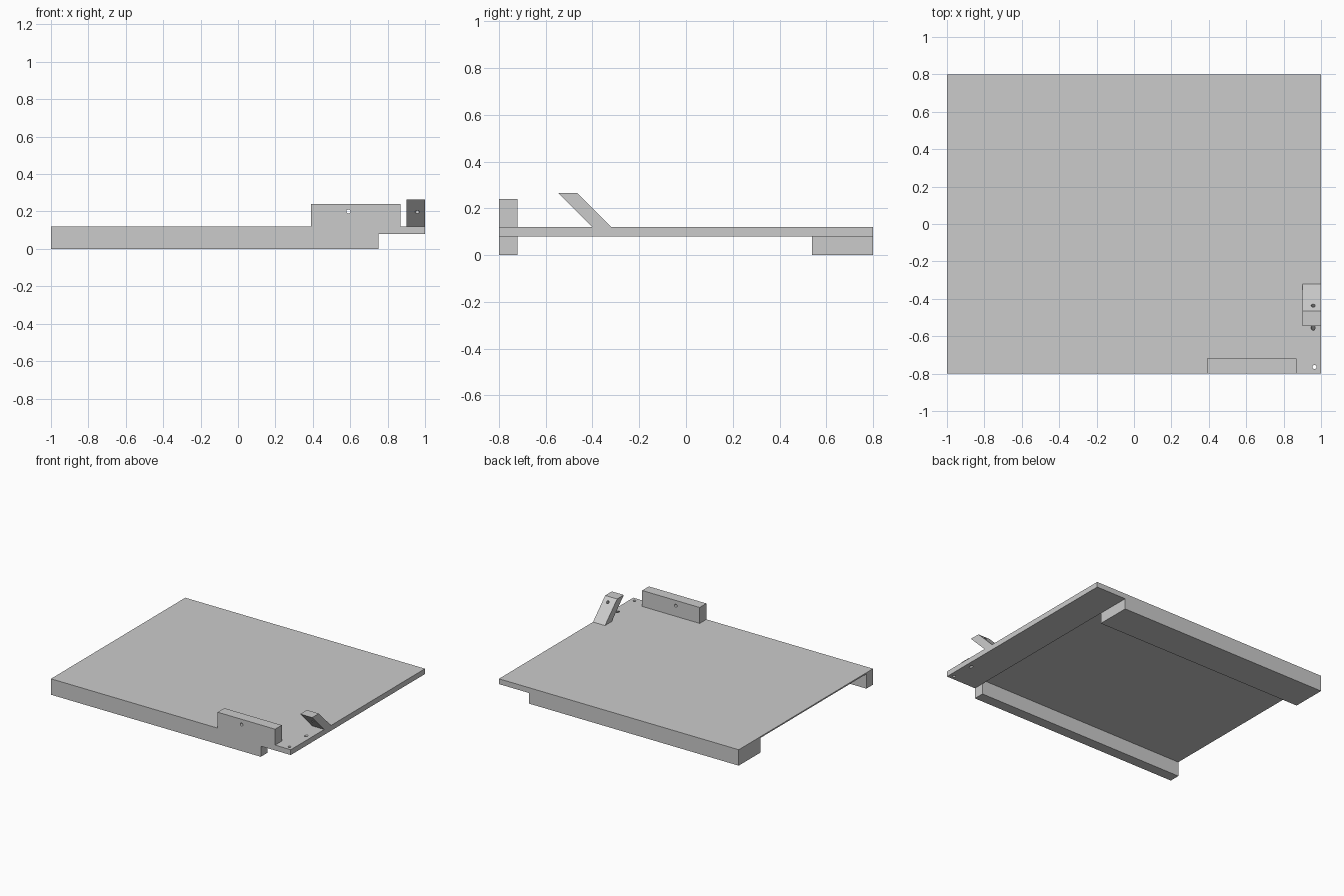
import bpy, bmesh, math
from mathutils import Vector

if "Cube" in bpy.data.objects:
    bpy.data.objects.remove(bpy.data.objects["Cube"])


def prism(name, profile, axis, lo, hi):
    """Extrude a 2D profile along x (profile is y,z) or y (profile is x,z)."""
    bm = bmesh.new()
    place = (lambda a, b: (lo, a, b)) if axis == 'x' else (lambda a, b: (a, lo, b))
    face = bm.faces.new([bm.verts.new(place(a, b)) for a, b in profile])
    ext = bmesh.ops.extrude_face_region(bm, geom=[face])
    step = Vector((hi - lo, 0, 0)) if axis == 'x' else Vector((0, hi - lo, 0))
    verts = [g for g in ext['geom'] if isinstance(g, bmesh.types.BMVert)]
    bmesh.ops.translate(bm, verts=verts, vec=step)
    bmesh.ops.recalc_face_normals(bm, faces=bm.faces)
    me = bpy.data.meshes.new(name)
    bm.to_mesh(me)
    bm.free()
    ob = bpy.data.objects.new(name, me)
    bpy.context.collection.objects.link(ob)
    return ob


def box(name, x0, x1, y0, y1, z0, z1):
    return prism(name, [(x0, z0), (x1, z0), (x1, z1), (x0, z1)], 'y', y0, y1)


def drill(name, centre, tilt, length, *parts):
    """Cut a small round hole; tilt is the turn of the drill about x."""
    bpy.ops.mesh.primitive_cylinder_add(vertices=16, radius=0.011, depth=length,
                                        location=centre, rotation=(tilt, 0, 0))
    cutter = bpy.context.object
    cutter.name = name
    cutter.hide_render = True
    cutter.display_type = 'WIRE'
    for part in parts:
        mod = part.modifiers.new(name, 'BOOLEAN')
        mod.operation = 'DIFFERENCE'
        mod.solver = 'EXACT'
        mod.object = cutter
        bpy.context.view_layer.objects.active = part
        bpy.ops.object.modifier_apply(modifier=name)
    bpy.data.objects.remove(cutter, do_unlink=True)


# Front rail with raised block and thin right tab, in one profile
front_rail = prism("front_rail", [
    (-1, 0), (0.75, 0), (0.75, 0.08), (1, 0.08), (1, 0.12), (0.87, 0.12),
    (0.87, 0.24), (0.39, 0.24), (0.39, 0.12), (-1, 0.12)], 'y', -0.8, -0.72)

# Back rail, thin deck panel and thicker strip on the right
box("back_rail", -1, 0.75, 0.54, 0.8, 0, 0.12)
box("deck_panel", -1, 0.75, -0.72, 0.54, 0.11, 0.12)
right_strip = box("right_strip", 0.75, 1, -0.72, 0.8, 0.08, 0.12)

# Leaning bracket
bracket = prism("leaning_bracket", [
    (-0.40, 0.12), (-0.32, 0.12), (-0.465, 0.265), (-0.545, 0.265)], 'x', 0.9, 1)

# Small holes: block, corner, and one slanted through bracket and strip
drill("block_hole", (0.59, -0.76, 0.2), math.pi / 2, 0.2, front_rail)
drill("corner_hole", (0.965, -0.765, 0.1), 0, 0.2, front_rail)
drill("slanted_hole", (0.958, -0.513, 0.16), -math.pi / 4, 0.5, bracket, right_strip)
